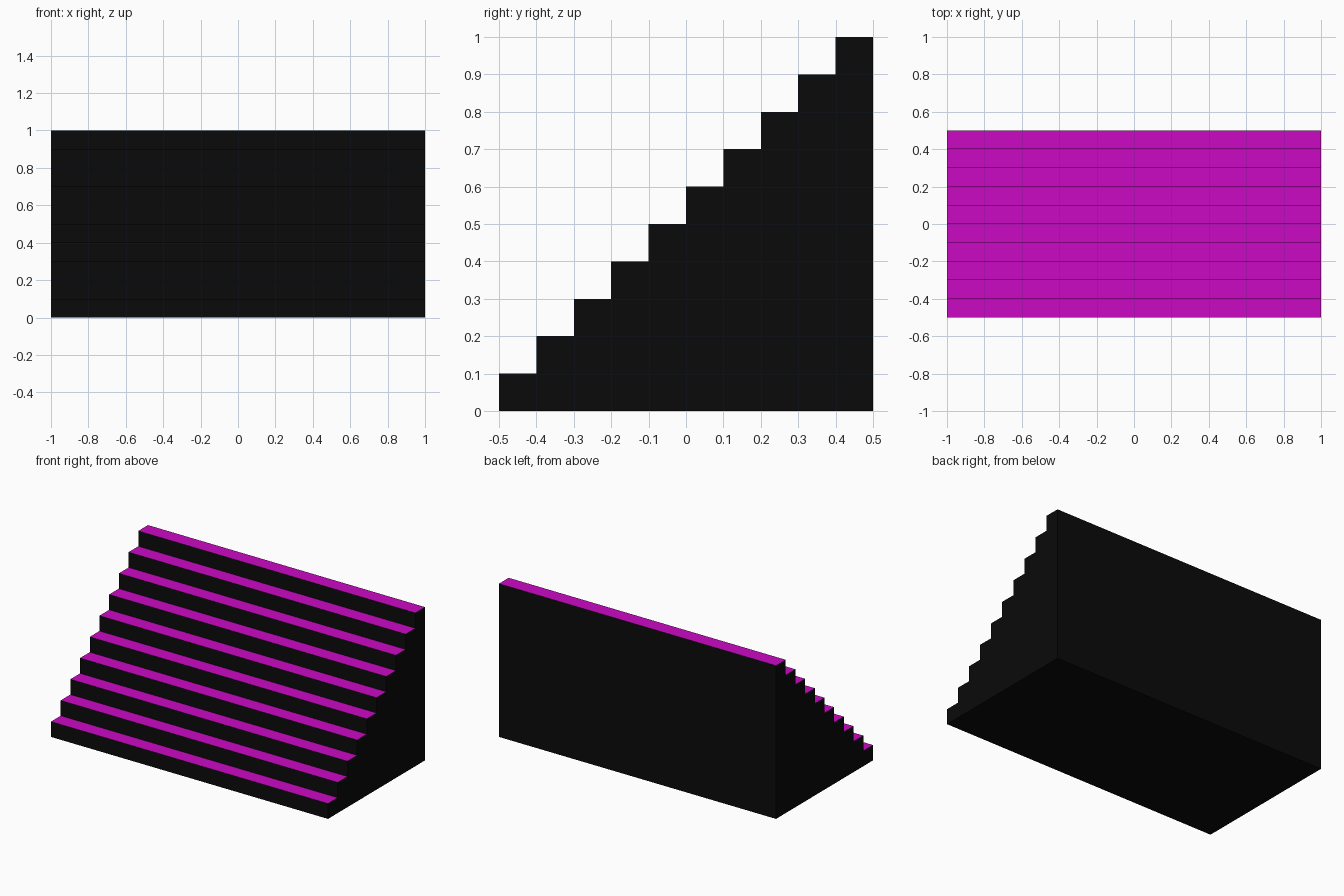
import bpy
import bmesh

if "Cube" in bpy.data.objects:
    bpy.data.objects.remove(bpy.data.objects["Cube"])

STEPS = 10
WIDTH, DEPTH, HEIGHT = 2.0, 1.0, 1.0
RUN, RISE = DEPTH / STEPS, HEIGHT / STEPS


def material(name, color):
    m = bpy.data.materials.new(name)
    m.diffuse_color = color
    m.use_nodes = True
    m.node_tree.nodes["Principled BSDF"].inputs["Base Color"].default_value = m.diffuse_color
    return m


# Stepped side profile in (y, z): bottom front, up the steps, down the back
profile = [(-DEPTH / 2, 0.0)]
for i in range(STEPS):
    y = -DEPTH / 2 + i * RUN
    z = (i + 1) * RISE
    profile += [(y, z), (y + RUN, z)]
profile.append((DEPTH / 2, 0.0))

# Extrude the profile across the full width
bm = bmesh.new()
side = bm.faces.new([bm.verts.new((-WIDTH / 2, y, z)) for y, z in profile])
extruded = bmesh.ops.extrude_face_region(bm, geom=[side], use_keep_orig=True)
moved = [g for g in extruded["geom"] if isinstance(g, bmesh.types.BMVert)]
bmesh.ops.translate(bm, verts=moved, vec=(WIDTH, 0, 0))
bmesh.ops.recalc_face_normals(bm, faces=bm.faces)

# Treads are magenta, everything else is black
for f in bm.faces:
    f.material_index = 1 if f.normal.z > 0.5 else 0

mesh = bpy.data.meshes.new("staircase")
bm.to_mesh(mesh)
bm.free()
mesh.materials.append(material("black_body", (0.003, 0.003, 0.003, 1)))
mesh.materials.append(material("magenta_tread", (0.6, 0.003, 0.55, 1)))
staircase = bpy.data.objects.new("staircase", mesh)
bpy.context.collection.objects.link(staircase)
